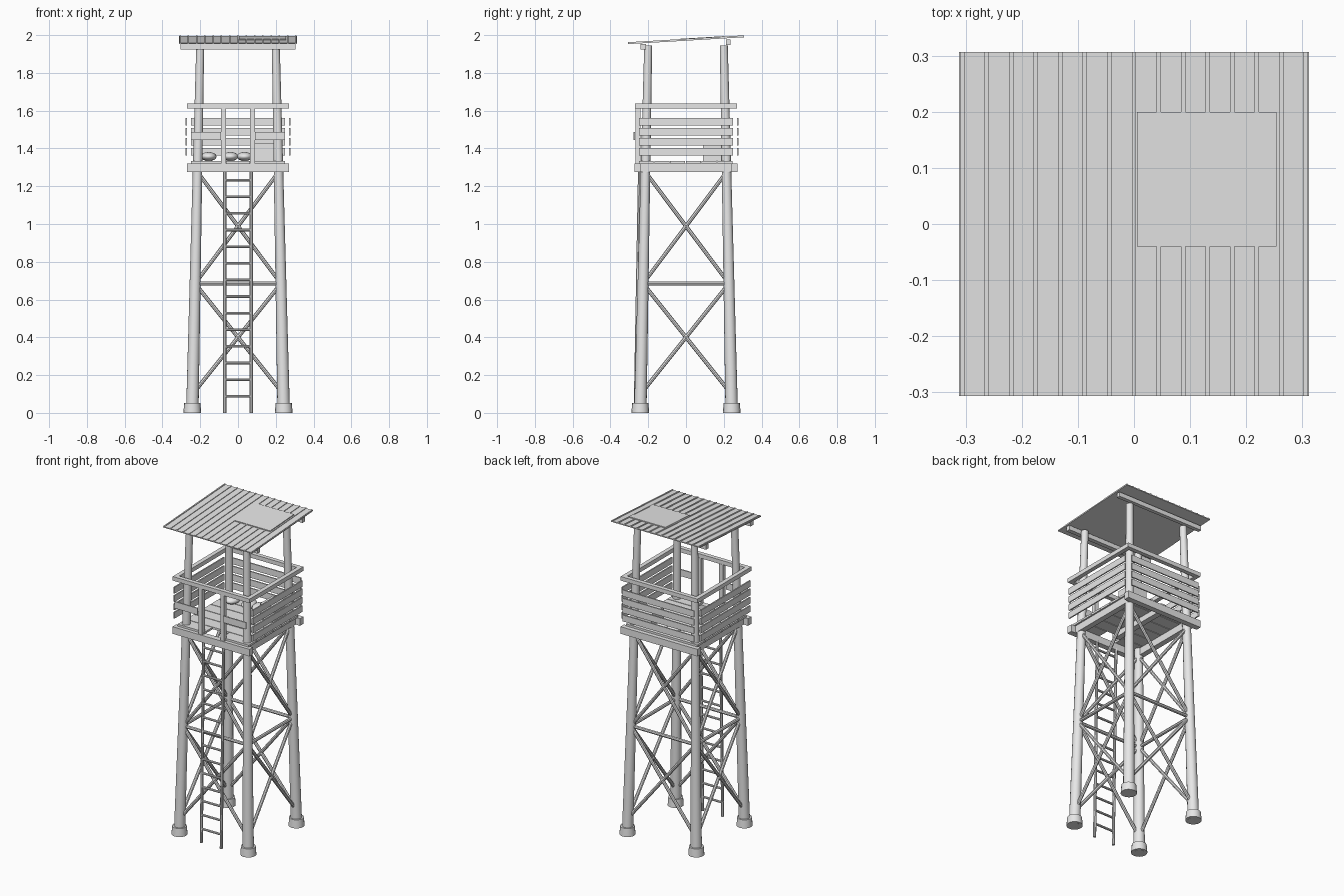
import bpy, math
from mathutils import Vector

if "Cube" in bpy.data.objects:
    bpy.data.objects.remove(bpy.data.objects["Cube"])

grey = bpy.data.materials.new("weathered grey")
grey.diffuse_color = (0.8, 0.8, 0.8, 1)
grey.use_nodes = True
grey.node_tree.nodes["Principled BSDF"].inputs["Base Color"].default_value = grey.diffuse_color


def finish(name, smooth=False):
    ob = bpy.context.object
    ob.name = name
    ob.data.materials.append(grey)
    if smooth:
        bpy.ops.object.shade_smooth_by_angle(angle=math.radians(40))
    return ob


def box(name, x, y, z, rot=(0, 0, 0)):
    """Box from (min, max) ranges, turned about its own centre."""
    ranges = (x, y, z)
    bpy.ops.mesh.primitive_cube_add(size=1, location=[(a + b) / 2 for a, b in ranges], rotation=rot)
    ob = finish(name)
    ob.scale = [b - a for a, b in ranges]
    return ob


def pole(name, a, b, r1, r2, sides=8):
    """Tapered round pole from a to b."""
    a, b = Vector(a), Vector(b)
    d = b - a
    bpy.ops.mesh.primitive_cone_add(vertices=sides, radius1=r1, radius2=r2, depth=d.length,
                                    location=(a + b) / 2, rotation=d.to_track_quat('Z', 'Y').to_euler())
    return finish(name, True)


def leg(z):
    """Distance of the leaning leg centres from the axis at height z."""
    return 0.242 - 0.042 * z / 1.945


# Legs and footings
for sx in (-1, 1):
    for sy in (-1, 1):
        b, t = leg(0), leg(1.945)
        pole("leg", (sx * b, sy * b, 0), (sx * t, sy * t, 1.945), 0.033, 0.021, 16)
        pole("footing", (sx * b, sy * b, 0), (sx * b, sy * b, 0.052), 0.047, 0.043, 16)

# Cross braces and middle ties on all four sides
for k in range(4):
    c, s = round(math.cos(k * math.pi / 2)), round(math.sin(k * math.pi / 2))

    def side(u, z, c=c, s=s):
        v = -leg(z)
        return (c * u - s * v, s * u + c * v, z)

    for z0, z1 in ((0.1, 0.685), (0.685, 1.275)):
        for d in (-1, 1):
            pole("cross_brace", side(d * leg(z0), z0), side(-d * leg(z1), z1), 0.0105, 0.0105)
    pole("middle_tie", side(-leg(0.685), 0.685), side(leg(0.685), 0.685), 0.0105, 0.0105)

# Platform frame
for s in (-1, 1):
    box("platform_beam", (-0.27, 0.27), sorted((s * 0.237, s * 0.272)), (1.275, 1.32))
    box("side_beam", sorted((s * 0.205, s * 0.24)), (-0.24, 0.24), (1.275, 1.32))
box("floor_joist", (-0.018, 0.018), (-0.15, 0.24), (1.285, 1.32))

# Floor planks, with a hatch in the front ones
for i in range(6):
    y = (-0.25 + i * 0.0833, -0.25 + i * 0.0833 + 0.079)
    if i == 0:
        box("floor_plank", (-0.25, -0.06), y, (1.32, 1.333))
        box("floor_plank", (0.06, 0.25), y, (1.32, 1.333))
    else:
        box("floor_plank", (-0.25, 0.25), y, (1.32, 1.333))

# Wall boards on the sides and back
for i in range(4):
    z = (1.362 + i * 0.053, 1.402 + i * 0.053)
    for s in (-1, 1):
        box("side_board", sorted((s * 0.271, s * 0.279)), (-0.25, 0.25), z)
    box("back_board", (-0.25, 0.25), (0.271, 0.279), z)

# Front boards beside the entrance and entrance posts
for s in (-1, 1):
    box("front_board", sorted((s * 0.09, s * 0.25)), (-0.279, -0.271), (1.445, 1.487))
    box("entrance_post", sorted((s * 0.064, s * 0.09)), (-0.268, -0.242), (1.32, 1.613))

# Handrail
for s in (-1, 1):
    box("long_handrail", (-0.27, 0.27), sorted((s * 0.243, s * 0.27)), (1.612, 1.638))
    box("side_handrail", sorted((s * 0.243, s * 0.27)), (-0.243, 0.243), (1.612, 1.638))

# Ladder
for s in (-1, 1):
    pole("ladder_stile", (s * 0.07, -0.268, 0), (s * 0.07, -0.245, 1.29), 0.009, 0.009)
for i in range(1, 15):
    z = i * 0.088
    y = -0.268 + 0.018 * z
    pole("ladder_rung", (-0.07, y, z), (0.07, y, z), 0.007, 0.007)

# Crate and sandbags on the floor
box("crate", (0.09, 0.19), (0.09, 0.22), (1.333, 1.425))
for x in (-0.155, -0.04, 0.035):
    bpy.ops.mesh.primitive_uv_sphere_add(segments=16, ring_count=8, location=(x, 0.17, 1.357))
    finish("sandbag", True).scale = (0.042, 0.055, 0.024)

# Roof bearers
box("front_bearer", (-0.305, 0.305), (-0.24, -0.213), (1.925, 1.953))
box("back_bearer", (-0.305, 0.305), (0.211, 0.235), (1.948, 1.976))

# Sloping corrugated roof with a patch
tilt = math.atan2(0.036, 0.61)


def roof_z(y):
    return 1.9735 + y * math.tan(tilt)


def roof_part(name, x, y, low, high):
    z = roof_z((y[0] + y[1]) / 2)
    box(name, x, y, (z + low, z + high), (tilt, 0, 0))


roof_part("roof_sheet", (-0.312, 0.312), (-0.307, 0.307), -0.003, 0.003)
for i in range(-7, 8):
    x = max(-0.308, min(0.308, i * 0.0437))
    roof_part("roof_rib", (x - 0.004, x + 0.004), (-0.307, 0.307), 0.002, 0.007)
roof_part("roof_patch", (0.005, 0.254), (-0.04, 0.2), 0.003, 0.009)
